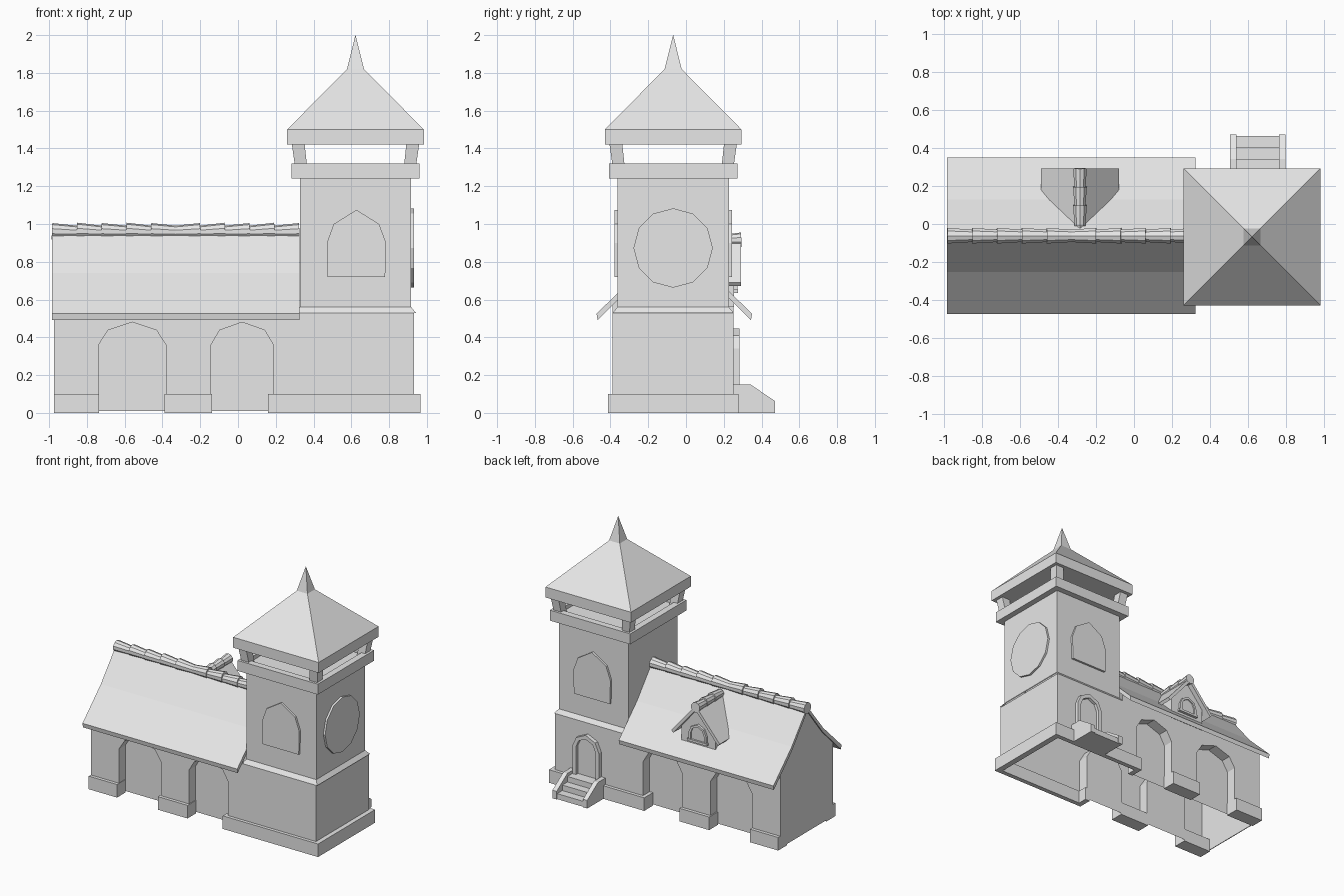
import bpy, bmesh, math
from mathutils import Matrix, Vector

if "Cube" in bpy.data.objects:
    bpy.data.objects.remove(bpy.data.objects["Cube"])

stone = bpy.data.materials.new("pale_grey")
stone.use_nodes = True
GREY = (0.8, 0.8, 0.8, 1)
stone.diffuse_color = GREY
stone.node_tree.nodes["Principled BSDF"].inputs["Base Color"].default_value = GREY

CY = -0.068     # shared centre line of hall and tower
TX = 0.622      # tower centre
DX = -0.285     # dormer centre
WALL = 0.32     # half depth of the walls
WEST, EAST = -0.975, TX + WALL - 0.01


def finish(name, bm, recalc=True):
    if recalc:
        bmesh.ops.recalc_face_normals(bm, faces=bm.faces)
    mesh = bpy.data.meshes.new(name)
    bm.to_mesh(mesh)
    bm.free()
    mesh.materials.append(stone)
    ob = bpy.data.objects.new(name, mesh)
    bpy.context.collection.objects.link(ob)
    return ob


def prism(name, pts, axis, a, b):
    """Extrude a 2D outline (u, z) along x or y from a to b."""
    bm = bmesh.new()
    place = (lambda u, z, d: (d, u, z)) if axis == "x" else (lambda u, z, d: (u, d, z))
    rings = [[bm.verts.new(place(u, z, d)) for u, z in pts] for d in (a, b)]
    for ring in rings:
        bm.faces.new(ring)
    for i in range(len(pts)):
        j = (i + 1) % len(pts)
        bm.faces.new((rings[0][i], rings[0][j], rings[1][j], rings[1][i]))
    return finish(name, bm)


def box(name, x0, x1, y0, y1, z0, z1):
    return prism(name, [(x0, z0), (x1, z0), (x1, z1), (x0, z1)], "y", y0, y1)


def square_stack(name, rings, bottom=True, top=True):
    """Square sections (half width, z) stacked on the tower centre."""
    bm = bmesh.new()
    loops = [[bm.verts.new((TX + sx * h, CY + sy * h, z))
              for sx, sy in ((-1, -1), (1, -1), (1, 1), (-1, 1))] for h, z in rings]
    for lo, hi in zip(loops, loops[1:]):
        for i in range(4):
            j = (i + 1) % 4
            bm.faces.new((lo[i], lo[j], hi[j], hi[i]))
    if bottom:
        bm.faces.new(loops[0][::-1])
    if top:
        bm.faces.new(loops[-1])
    return finish(name, bm, recalc=False)


def arch(cx, half, base, spring, rise):
    """Faceted arch outline, left foot to right foot."""
    head = [(-1, 0), (-.72, .65), (0, 1), (.72, .65), (1, 0)]
    return ([(cx - half, base)] + [(cx + u * half, spring + v * rise) for u, v in head]
            + [(cx + half, base)])


def mirrored(half_pts):
    """Right-hand outline (u, z) turned into a closed symmetric one."""
    return half_pts + [(-u, z) for u, z in reversed(half_pts) if u]


def shifted(pts, c):
    return [(u + c, z) for u, z in pts]


# Long side walls with blind arch recesses
ARCHES = [arch(-0.56, 0.178, 0.01, 0.36, 0.12), arch(0.022, 0.165, 0.01, 0.36, 0.12)]
for side, s in (("front", -1), ("back", 1)):
    bm = bmesh.new()
    y, inner = CY + s * WALL, CY + s * (WALL - 0.08)
    outline = [(WEST, 0.01)] + ARCHES[0] + ARCHES[1]
    outline += [(EAST, 0.01), (EAST, 0.53), (0.32, 0.53), (0.32, 0.58), (WEST, 0.58)]
    wall = bm.faces.new([bm.verts.new((u, y, z)) for u, z in outline])
    for pts in ARCHES:
        outer_ring = [bm.verts.new((u, y, z)) for u, z in pts]
        inner_ring = [bm.verts.new((u, inner, z)) for u, z in pts]
        bm.faces.new(inner_ring)
        for i in range(len(pts) - 1):
            bm.faces.new((outer_ring[i], outer_ring[i + 1], inner_ring[i + 1], inner_ring[i]))
    bmesh.ops.remove_doubles(bm, verts=bm.verts, dist=0.0001)
    bmesh.ops.recalc_face_normals(bm, faces=bm.faces)
    wall = max(bm.faces, key=lambda f: f.calc_area())
    wall.normal_update()
    if wall.normal.y * s < 0:
        bmesh.ops.reverse_faces(bm, faces=bm.faces)
    finish(side + "_wall", bm, recalc=False)

    # Plinth blocks beside the arches
    outer = CY + s * (WALL + 0.025)
    for i, (x0, x1, yi) in enumerate(((WEST, -0.735, inner), (-0.39, -0.138, inner),
                                      (0.16, 0.2, inner), (0.2, TX + 0.345, y - s * 0.01))):
        box(f"{side}_plinth_{i}", x0, x1, min(outer, yi), max(outer, yi), 0, 0.1)

# End walls
gable = mirrored([(WALL, 0.01), (WALL, 0.58), (0.185, 0.715), (0, 0.95)])
prism("gable_wall", shifted(gable, CY), "x", WEST, WEST + 0.006)
box("tower_side_wall", EAST - 0.006, EAST, CY - WALL, CY + WALL, 0.01, 0.53)
box("tower_side_plinth", EAST - 0.01, TX + 0.345, CY - 0.345, CY + 0.345, 0, 0.1)

# Flared hall roof
top = [(0.412, 0.525), (0.19, 0.74), (0, 0.975)]
top = top + [(-u, z) for u, z in top[1::-1]]
under = [(u * 0.985, z - 0.033) for u, z in reversed(top)]
prism("hall_roof", shifted(top + under, CY + 0.006), "x", -0.985, 0.325)


def ridge_tile(name, big_end, small_end, r1, r2):
    bm = bmesh.new()
    a, b = Vector(big_end), Vector(small_end)
    rot = (b - a).to_track_quat("Z", "Y").to_matrix().to_4x4()
    bmesh.ops.create_cone(bm, cap_ends=True, segments=10, radius1=r1, radius2=r2,
                          depth=(b - a).length,
                          matrix=Matrix.Translation((a + b) / 2) @ rot)
    return finish(name, bm)


# Ridge tiles, lapped from the middle to both ends
MID, STEP = -0.33, 0.131
for d in (-1, 1):
    for i in range(5):
        near, far = MID + d * STEP * i, MID + d * STEP * (i + 1)
        lift = 0.002 * (i % 2)
        ridge_tile(f"ridge_tile_{'left' if d > 0 else 'right'}_{i}",
                   (far, CY + 0.006, 0.962 + lift), (near - d * 0.01, CY + 0.006, 0.956),
                   0.043, 0.034)

# Dormer
prism("dormer_wall", shifted(mirrored([(0.145, 0.56), (0.145, 0.735), (0, 0.905)]), DX),
      "y", 0.02, 0.255)
prism("dormer_roof", shifted([(0.205, 0.69), (0, 0.93), (-0.205, 0.69),
                              (-0.19, 0.672), (0, 0.895), (0.19, 0.672)], DX),
      "y", -0.02, 0.292)
for i in range(3):
    ridge_tile(f"dormer_tile_{i}", (DX, 0.097 * (i + 1) + 0.002, 0.917),
               (DX, 0.097 * i - 0.01, 0.912), 0.038, 0.03)


def arched_frame(name, cx, half, base, spring, rise, width, y0, y1):
    outer = arch(cx, half, base, spring, rise)
    inner = arch(cx, half - width, base, spring, rise - width)
    prism(name + "_frame", outer + inner[::-1], "y", y0, y1)
    prism(name + "_panel", inner, "y", y0, y0 + 0.008)


arched_frame("dormer_window", DX, 0.075, 0.65, 0.70, 0.075, 0.018, 0.254, 0.272)
box("dormer_sill", DX - 0.085, DX + 0.085, 0.25, 0.276, 0.635, 0.652)

# Tower shaft, cornice and open belfry
square_stack("tower_shaft", [(WALL, 0.53), (0.295, 0.56), (0.295, 1.25)], bottom=False)
square_stack("cornice", [(0.34, 1.24), (0.34, 1.32), (0.29, 1.32), (0.29, 1.29)])
for sx in (-1, 1):
    for sy in (-1, 1):
        bm = bmesh.new()
        bmesh.ops.create_cube(bm, size=1)
        for v in bm.verts:
            high = v.co.z > 0
            reach = [0.27, 0.338] if high else [0.255, 0.318]
            v.co = (TX + sx * reach[v.co.x > 0], CY + sy * reach[v.co.y > 0],
                    1.43 if high else 1.29)
        finish(f"belfry_post_{'left' if sx > 0 else 'right'}_{'back' if sy > 0 else 'front'}", bm)

# Spire roof
square_stack("tower_roof", [(0.362, 1.42), (0.362, 1.5), (0.045, 1.82), (0.0005, 2.0)])

# Pointed tower windows, front and back
pointed = mirrored([(0.152, 0.72), (0.157, 0.9), (0.12, 1.0), (0, 1.075)])
for side, s in (("front", -1), ("back", 1)):
    ys = sorted((CY + s * 0.28, CY + s * 0.311))
    prism(side + "_tower_window", shifted(pointed, TX + 0.005), "y", *ys)

# Round dial on the tower side
dial = [(CY + 0.21 * math.sin(i * math.tau / 12), 0.873 + 0.21 * math.cos(i * math.tau / 12))
        for i in range(12)]
prism("round_dial", dial, "x", TX + 0.28, TX + 0.31)

# Back door with steps
SX, BACK = 0.653, CY + WALL
arched_frame("door", SX, 0.112, 0.12, 0.34, 0.108, 0.03, BACK - 0.002, BACK + 0.03)
cheek = [(0.25, 0), (0.472, 0), (0.472, 0.062), (0.342, 0.15), (0.25, 0.15)]
for side, s in (("left", 1), ("right", -1)):
    xs = sorted((SX + s * 0.147, SX + s * 0.112))
    prism("stair_cheek_" + side, cheek, "x", *xs)
steps = [(0.25, 0)]
for i in range(3):
    z = 0.042 * (i + 1)
    steps += [(0.465 - 0.062 * i, z - 0.042), (0.465 - 0.062 * i, z)]
steps.append((0.25, 0.126))
prism("door_steps", steps, "x", SX - 0.114, SX + 0.114)
